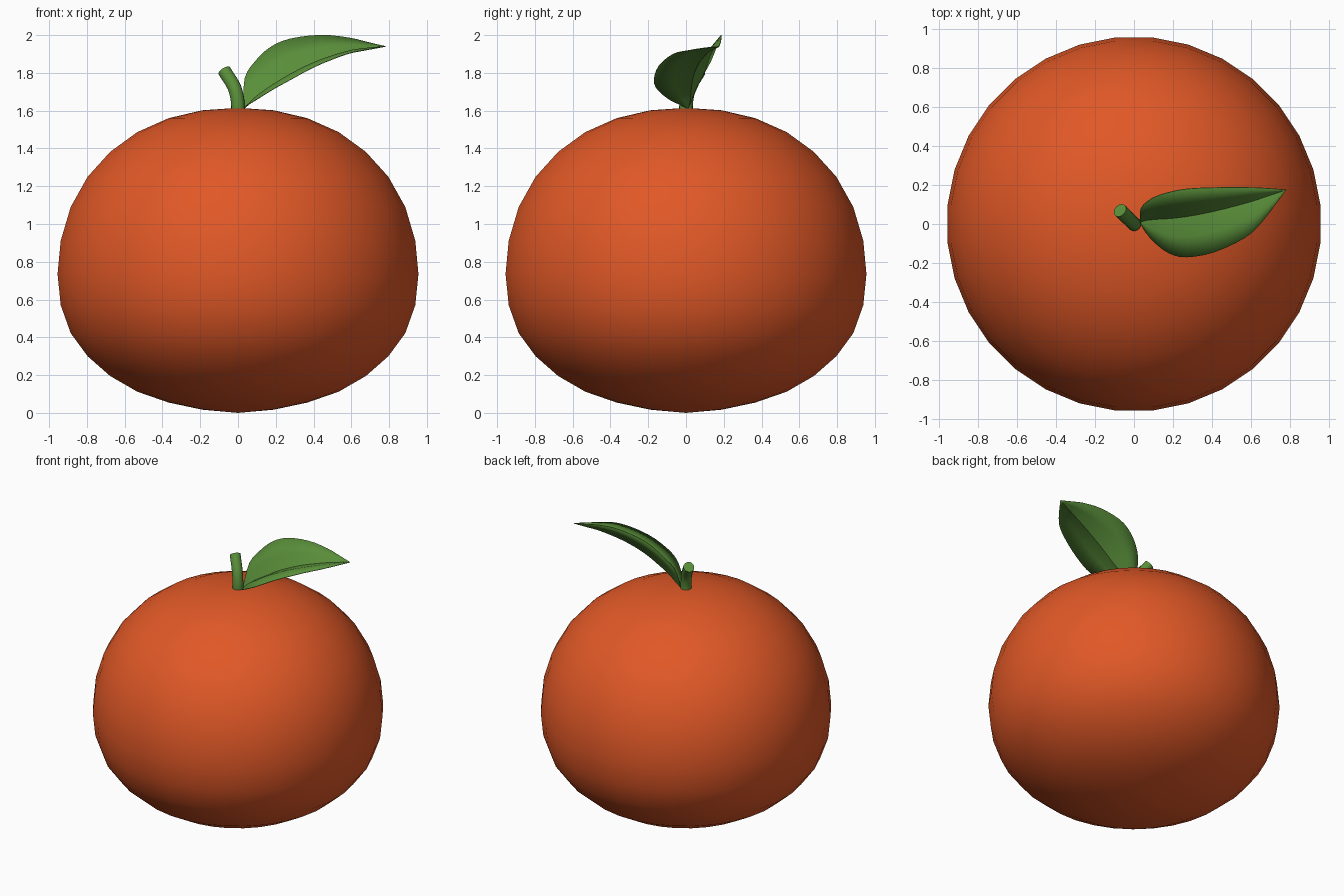
import bpy, bmesh, math
from mathutils import Vector

if "Cube" in bpy.data.objects:
    bpy.data.objects.remove(bpy.data.objects["Cube"])


def material(name, rgb):
    m = bpy.data.materials.new(name)
    m.diffuse_color = (*rgb, 1)
    m.use_nodes = True
    m.node_tree.nodes["Principled BSDF"].inputs["Base Color"].default_value = m.diffuse_color
    return m


orange = material("orange peel", (0.75, 0.098, 0.02))
green = material("leaf green", (0.10, 0.27, 0.042))


def make(name, verts, faces, mat, angle, fix_normals=True):
    me = bpy.data.meshes.new(name)
    me.from_pydata([tuple(v) for v in verts], [], faces)
    bm = bmesh.new()
    bm.from_mesh(me)
    bmesh.ops.remove_doubles(bm, verts=bm.verts, dist=0.0005)
    if fix_normals:
        bmesh.ops.recalc_face_normals(bm, faces=bm.faces)
    bm.to_mesh(me)
    bm.free()
    me.materials.append(mat)
    ob = bpy.data.objects.new(name, me)
    bpy.context.collection.objects.link(ob)
    bpy.ops.object.select_all(action='DESELECT')
    ob.select_set(True)
    bpy.context.view_layer.objects.active = ob
    bpy.ops.object.shade_smooth_by_angle(angle=math.radians(angle))
    return ob


def spline(pts, steps):
    """Catmull-Rom curve through pts."""
    p = [Vector(q) for q in pts]
    p = [2 * p[0] - p[1]] + p + [2 * p[-1] - p[-2]]
    out = []
    for i in range(1, len(p) - 2):
        a, b, c, d = p[i - 1:i + 3]
        for s in range(steps):
            t = s / steps
            out.append(0.5 * (2 * b + (c - a) * t + (2 * a - 5 * b + 4 * c - d) * t * t
                              + (3 * b - a - 3 * c + d) * t ** 3))
    return out + [p[-2]]


def grid_faces(rows, cols, closed):
    n = cols if closed else cols - 1
    return [(r * cols + c, r * cols + (c + 1) % cols,
             (r + 1) * cols + (c + 1) % cols, (r + 1) * cols + c)
            for r in range(rows - 1) for c in range(n)]


# fruit: squashed lathe, 32 sides, 16 rings
profile = [(0.19, 0.017), (0.37, 0.055), (0.535, 0.112), (0.68, 0.195), (0.80, 0.30),
           (0.89, 0.422), (0.943, 0.57), (0.96, 0.735), (0.943, 0.912), (0.89, 1.09),
           (0.80, 1.25), (0.68, 1.382), (0.535, 1.487), (0.37, 1.56), (0.19, 1.602)]
N = 32
verts = [(r * math.cos((k + .5) * math.tau / N), r * math.sin((k + .5) * math.tau / N), z)
         for r, z in profile for k in range(N)]
faces = grid_faces(len(profile), N, True)
bottom, top = len(verts), len(verts) + 1
verts += [(0, 0, 0.0), (0, 0, 1.615)]
last = (len(profile) - 1) * N
for k in range(N):
    faces += [(bottom, (k + 1) % N, k), (top, last + k, last + (k + 1) % N)]
make("fruit", verts, faces, orange, 40)

# stem: bent tube with flat end
path = spline([(0, 0, 1.58), (-0.002, 0.002, 1.65), (-0.02, 0.02, 1.725), (-0.072, 0.07, 1.81)], 4)
S = 16
verts = []
for i, p in enumerate(path):
    t = (path[min(i + 1, len(path) - 1)] - path[max(i - 1, 0)]).normalized()
    u = t.cross(Vector((1, 1, 0))).normalized()
    w = t.cross(u)
    verts += [p + 0.036 * (u * math.cos(k * math.tau / S) + w * math.sin(k * math.tau / S))
              for k in range(S)]
faces = grid_faces(len(path), S, True)
faces += [tuple(range(S)), tuple(range(len(verts) - S, len(verts)))]
make("stem", verts, faces, green, 40)

# leaf: two blades folded along the midrib
base, tip = (0.03, 0.01, 1.61), (0.78, 0.175, 1.94)
mid = spline([base, (.07, .02, 1.645), (.12, .025, 1.69), (.20, .03, 1.74), (.31, .045, 1.805),
              (.45, .075, 1.865), (.60, .115, 1.908), (.69, .145, 1.925), tip], 3)
near = spline([base, (.06, -.04, 1.635), (.10, -.09, 1.66), (.18, -.15, 1.71), (.27, -.17, 1.76),
               (.41, -.145, 1.835), (.57, -.07, 1.898), (.66, .015, 1.918), tip], 3)
far = spline([base, (.035, .08, 1.77), (.09, .13, 1.86), (.17, .16, 1.935), (.275, .18, 1.98),
              (.44, .187, 2.0), (.59, .187, 1.985), (.695, .182, 1.96), tip], 3)
verts = []
for n, m, f in zip(near, mid, far):
    bulge = Vector((-0.04, 0, 0.06)) * (n - m).length
    verts += [n, n.lerp(m, .5) + bulge, m, m.lerp(f, .5), f]
leaf = make("leaf", verts, grid_faces(len(mid), 5, False), green, 35)
sol = leaf.modifiers.new("thickness", 'SOLIDIFY')
sol.thickness = 0.004
sol.offset = 0
